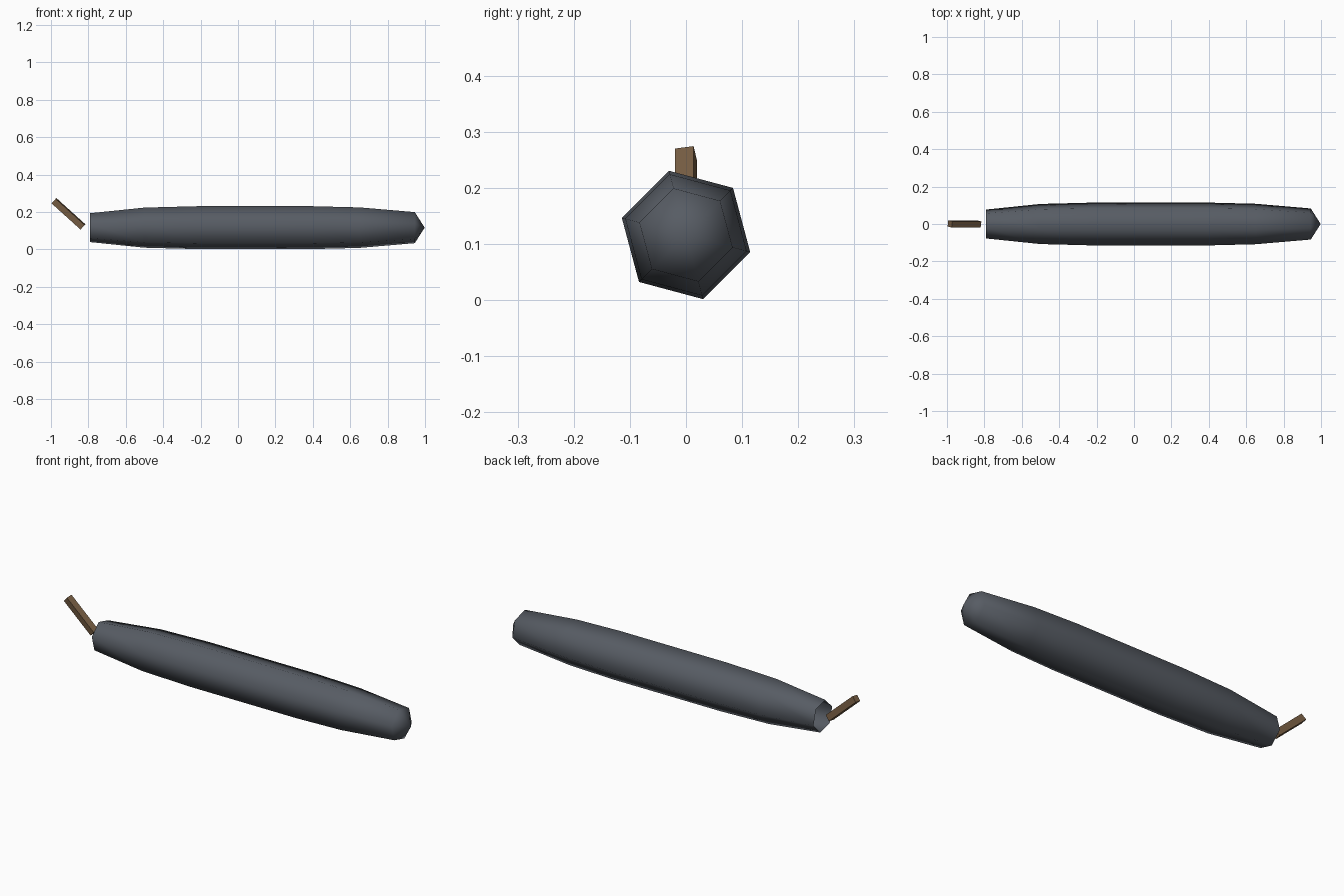
import bpy, bmesh, math
from mathutils import Vector

if "Cube" in bpy.data.objects:
    bpy.data.objects.remove(bpy.data.objects["Cube"])


def material(name, rgb):
    m = bpy.data.materials.new(name)
    m.diffuse_color = (*rgb, 1)
    m.use_nodes = True
    m.node_tree.nodes["Principled BSDF"].inputs["Base Color"].default_value = m.diffuse_color
    return m


def finish(bm, name, mat, smooth):
    bmesh.ops.recalc_face_normals(bm, faces=bm.faces)
    me = bpy.data.meshes.new(name)
    for f in bm.faces:
        f.smooth = smooth
    bm.to_mesh(me)
    bm.free()
    me.materials.append(mat)
    ob = bpy.data.objects.new(name, me)
    bpy.context.collection.objects.link(ob)
    return ob


def loft(bm, rings):
    # Join consecutive vertex rings with quads
    for a, b in zip(rings, rings[1:]):
        n = len(a)
        for i in range(n):
            bm.faces.new((a[i], a[(i + 1) % n], b[(i + 1) % n], b[i]))


grey = material("slate grey", (0.095, 0.107, 0.127))
brown = material("fuse brown", (0.19, 0.115, 0.058))

# Body: six-sided bulging tube, open at the fuse end, pointed at the other
CZ = 0.116
profile = [(-0.79, 0.08), (-0.5, 0.111), (-0.22, 0.1185),
           (0.4, 0.1185), (0.65, 0.112), (0.945, 0.086)]
bm = bmesh.new()
rings = []
for x, r in profile:
    angles = [math.radians(45 + 60 * k) for k in range(6)]
    rings.append([bm.verts.new((x, r * math.cos(a), CZ + r * math.sin(a))) for a in angles])
loft(bm, rings)
tip = bm.verts.new((0.998, 0, CZ))
for i in range(6):
    bm.faces.new((rings[-1][i], rings[-1][(i + 1) % 6], tip))
finish(bm, "body", grey, True)

# Fuse: slanted square stick, twisted slightly about its own axis
start, end = Vector((-0.829, 0, 0.12)), Vector((-0.984, 0, 0.26))
axis = (end - start).normalized()
side = Vector((0, 1, 0))
up = side.cross(axis)
bm = bmesh.new()
rings = []
for p in (start, end):
    ring = []
    for k in range(4):
        a = math.radians(55 + 90 * k)
        ring.append(bm.verts.new(p + 0.0235 * (side * math.cos(a) - up * math.sin(a) * (1 if up.z < 0 else -1))))
    rings.append(ring)
loft(bm, rings)
bm.faces.new(rings[0])
bm.faces.new(rings[1])
finish(bm, "fuse", brown, False)
